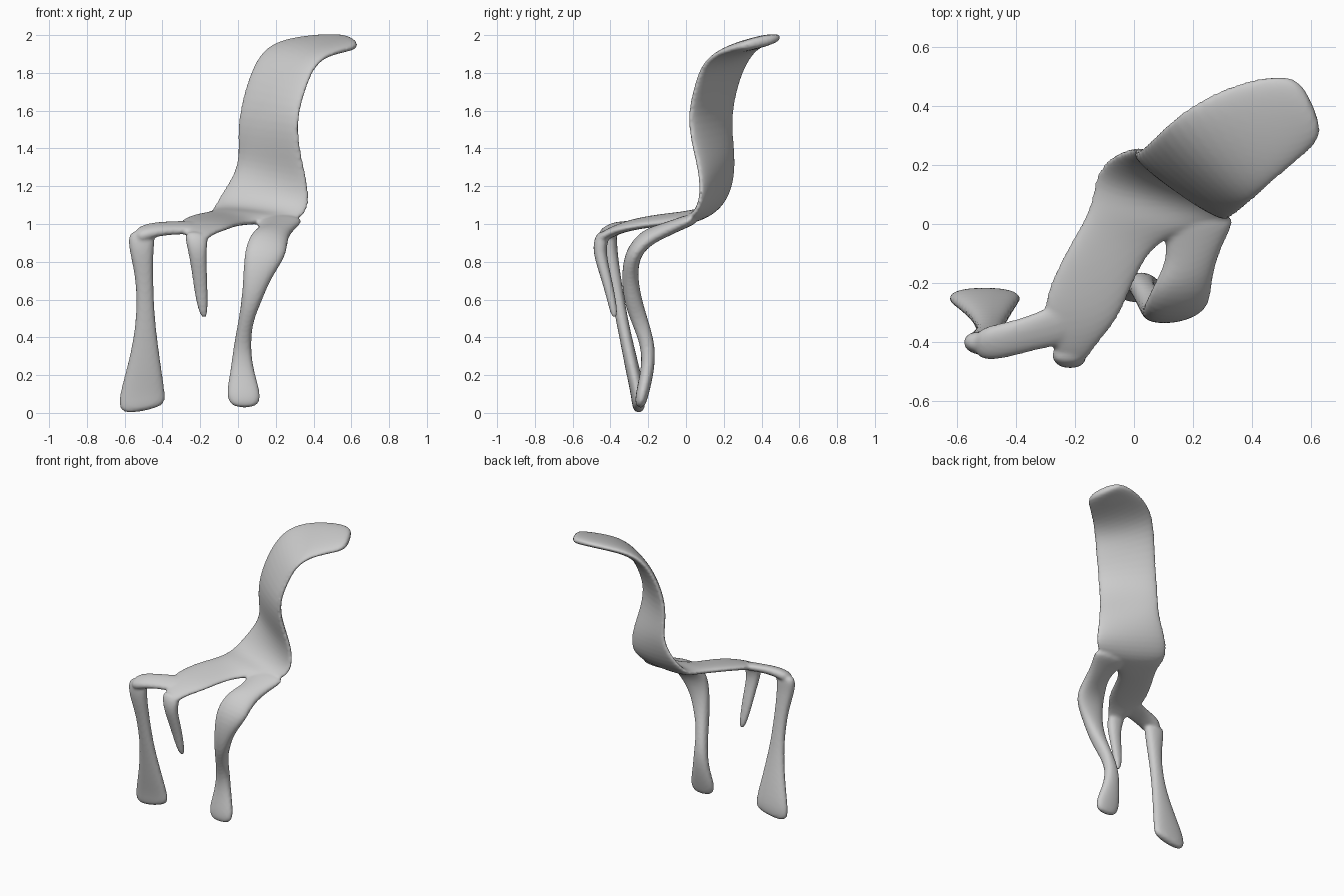
import bpy, bmesh, math
from mathutils import Vector

bm = bmesh.new()
SIDES = 10


def ribbon(stations):
    """Loft flattened rings; each station is (edge a, edge b, thickness)."""
    mids = [(Vector(a) + Vector(b)) / 2 for a, b, t in stations]
    rings = []
    for i, (a, b, t) in enumerate(stations):
        half = (Vector(b) - Vector(a)) / 2
        tangent = mids[min(i + 1, len(mids) - 1)] - mids[max(i - 1, 0)]
        normal = tangent.cross(half).normalized() * t / 2
        ring = []
        for k in range(SIDES):
            u = 2 * math.pi * k / SIDES
            c, s = math.cos(u), math.sin(u)
            s = math.copysign(abs(s) ** 0.7, s)
            ring.append(bm.verts.new(mids[i] + half * c * 1.08 + normal * s * 1.12))
        rings.append(ring)
    for r, q in zip(rings, rings[1:]):
        for k in range(SIDES):
            n = (k + 1) % SIDES
            bm.faces.new((r[k], r[n], q[n], q[k]))
    bm.faces.new(rings[0][::-1])
    bm.faces.new(rings[-1])


# Backrest flowing down into the left side of the seat
ribbon([
    ((.58, .48, 1.98), (.645, .32, 1.95), .05),
    ((.50, .51, 1.995), (.61, .26, 1.93), .06),
    ((.32, .47, 1.985), (.47, .15, 1.90), .06),
    ((.16, .38, 1.95), (.40, .08, 1.83), .06),
    ((.075, .295, 1.83), (.36, .05, 1.73), .06),
    ((.01, .235, 1.60), (.31, .01, 1.57), .06),
    ((.00, .245, 1.44), (.32, .04, 1.40), .06),
    ((.01, .255, 1.31), (.36, .08, 1.25), .06),
    ((-.07, .235, 1.18), (.38, .08, 1.10), .06),
    ((-.13, .17, 1.08), (.33, .02, 1.02), .06),
    ((-.14, .07, 1.06), (.19, -.02, 1.02), .06),
    ((-.18, -.01, 1.05), (.07, -.06, 1.01), .05),
    ((-.24, -.11, 1.04), (.00, -.18, 1.00), .05),
    ((-.29, -.22, 1.02), (-.05, -.32, .98), .05),
    ((-.31, -.30, 1.00), (-.14, -.42, .95), .05),
    ((-.28, -.44, .94), (-.18, -.49, .90), .05),
])

# Arm from the seat to the left leg
ribbon([
    ((-.20, -.24, 1.01), (-.17, -.40, .96), .05),
    ((-.34, -.31, 1.00), (-.32, -.42, .96), .05),
    ((-.45, -.34, .995), (-.45, -.46, .95), .06),
    ((-.55, -.36, .96), (-.54, -.46, .91), .07),
])

# Left leg with its flared foot
ribbon([
    ((-.58, -.39, .97), (-.43, -.41, .98), .07),
    ((-.58, -.41, .88), (-.45, -.41, .88), .08),
    ((-.54, -.38, .72), (-.45, -.38, .72), .065),
    ((-.535, -.35, .55), (-.445, -.35, .55), .06),
    ((-.55, -.32, .40), (-.43, -.32, .40), .06),
    ((-.59, -.28, .22), (-.405, -.28, .22), .07),
    ((-.635, -.25, .07), (-.385, -.25, .09), .07),
    ((-.62, -.25, -.02), (-.39, -.25, .03), .06),
])

# Short tapering middle leg
ribbon([
    ((-.29, -.43, .97), (-.15, -.43, .95), .07),
    ((-.27, -.465, .89), (-.17, -.465, .87), .07),
    ((-.245, -.435, .76), (-.165, -.435, .76), .055),
    ((-.23, -.40, .63), (-.16, -.40, .63), .045),
    ((-.20, -.375, .50), (-.16, -.375, .49), .035),
])

# Right side of the seat running into the right leg
ribbon([
    ((.08, .08, 1.04), (.35, .04, 1.03), .06),
    ((.11, -.05, 1.00), (.325, -.02, 1.00), .06),
    ((.11, -.13, .97), (.28, -.11, .96), .07),
    ((.07, -.21, .95), (.26, -.21, .91), .08),
    ((.035, -.285, .86), (.255, -.285, .83), .08),
    ((.03, -.30, .73), (.17, -.30, .71), .08),
    ((.02, -.28, .59), (.12, -.28, .58), .09),
    ((.00, -.24, .47), (.075, -.24, .48), .08),
    ((-.025, -.195, .34), (.065, -.195, .34), .07),
    ((-.04, -.205, .21), (.085, -.205, .21), .065),
    ((-.065, -.235, .09), (.125, -.235, .09), .065),
    ((-.03, -.245, .025), (.10, -.245, .025), .045),
])

bmesh.ops.recalc_face_normals(bm, faces=bm.faces)
mesh = bpy.data.meshes.new("melting_chair")
bm.to_mesh(mesh)
bm.free()
chair = bpy.data.objects.new("melting_chair", mesh)
bpy.context.collection.objects.link(chair)

# Round the ribbons, fuse them into one skin and soften the joins
sub = chair.modifiers.new("round", 'SUBSURF')
sub.levels = sub.render_levels = 2
fuse = chair.modifiers.new("fuse", 'REMESH')
fuse.mode = 'VOXEL'
fuse.voxel_size = 0.01
fuse.use_smooth_shade = True
soft = chair.modifiers.new("soften", 'SMOOTH')
soft.factor = 0.5
soft.iterations = 3
for p in mesh.polygons:
    p.use_smooth = True
